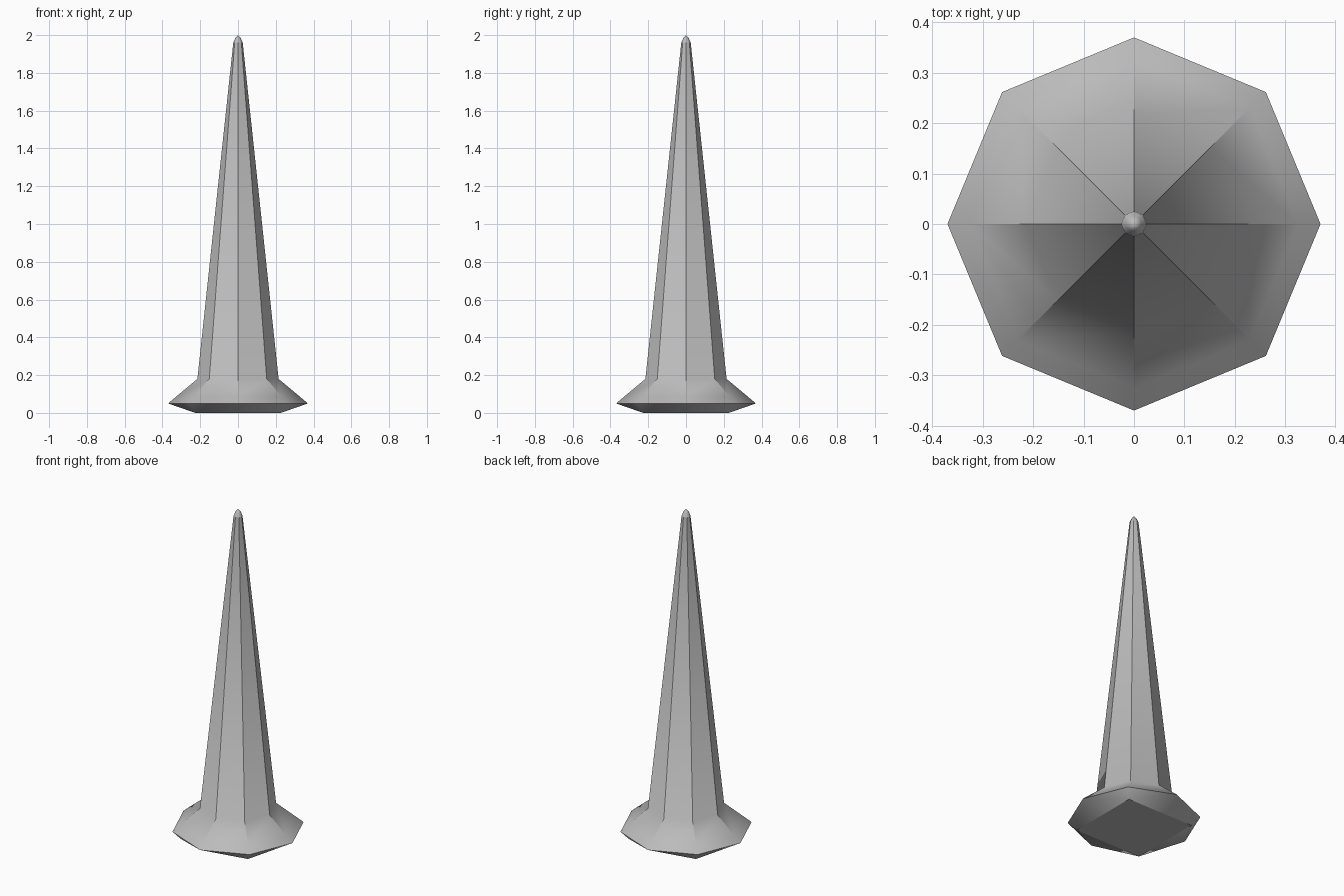
import bpy, bmesh
from math import cos, sin, pi

cube = bpy.data.objects.get("Cube")
if cube:
    bpy.data.objects.remove(cube, do_unlink=True)

SIDES = 8
stone = bpy.data.materials.new("grey_stone")
stone.use_nodes = True
GREY = (0.5, 0.5, 0.5, 1)
stone.diffuse_color = GREY
stone.node_tree.nodes["Principled BSDF"].inputs["Base Color"].default_value = GREY

bm = bmesh.new()


def ring(radius, z, count=SIDES, turn=0.0):
    return [bm.verts.new((radius * cos(turn + 2 * pi * i / count),
                          radius * sin(turn + 2 * pi * i / count), z))
            for i in range(count)]


# Flared skirt, tapering shaft and rounded cap, as (radius, height)
profile = [(0.37, 0.05), (0.325, 0.088), (0.215, 0.18), (0.025, 1.96), (0.015, 1.983)]
rings = [ring(r, z) for r, z in profile]
for low, high in zip(rings, rings[1:]):
    for i in range(SIDES):
        j = (i + 1) % SIDES
        bm.faces.new((low[i], low[j], high[j], high[i]))
tip = bm.verts.new((0, 0, 2))
for i in range(SIDES):
    bm.faces.new((rings[-1][i], rings[-1][(i + 1) % SIDES], tip))

# Square foot joined to the eight-sided rim by sloping triangles
foot = ring(0.32, 0, 4, pi / 4)
rim = rings[0]
for i in range(4):
    corner, following = foot[i], foot[(i + 1) % 4]
    before, middle, after = (rim[(2 * i + k) % SIDES] for k in range(3))
    bm.faces.new((corner, middle, before))
    bm.faces.new((corner, after, middle))
    bm.faces.new((corner, following, after))
bm.faces.new(foot)
bmesh.ops.recalc_face_normals(bm, faces=bm.faces[:])

# Smooth surfaces, with sharp shaft ridges, rim, cap base and foot
for face in bm.faces:
    face.smooth = True
for edge in bm.edges:
    a, b = sorted(v.co.z for v in edge.verts)
    level = b - a < 0.001
    ridge = not level and a > 0.08 and b < 1.97
    band = level and (b < 0.06 or abs(b - 1.96) < 0.001)
    edge.smooth = not (ridge or band)

mesh = bpy.data.meshes.new("spike")
bm.to_mesh(mesh)
bm.free()
mesh.materials.append(stone)
spike = bpy.data.objects.new("spike", mesh)
bpy.context.collection.objects.link(spike)
